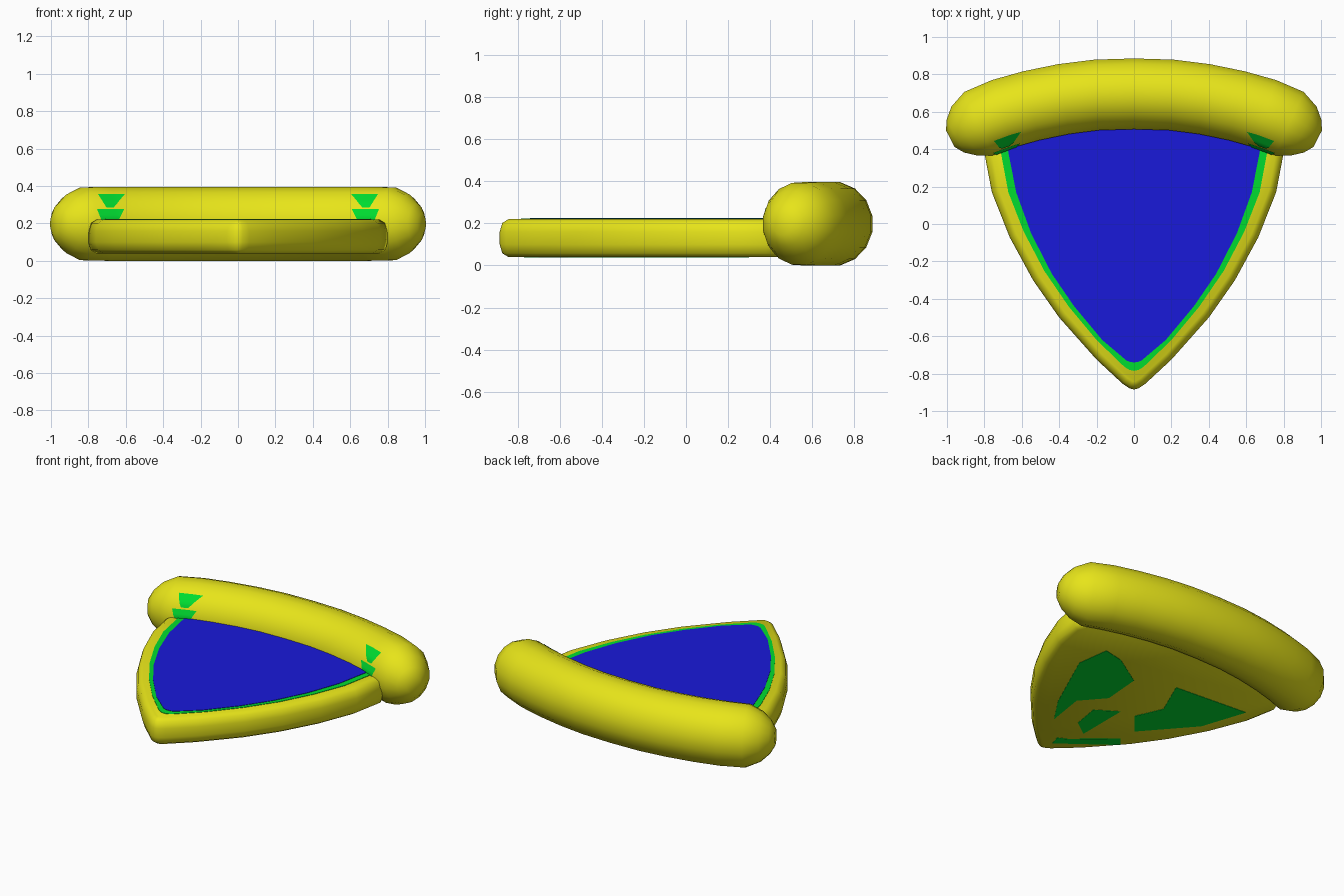
import bpy, bmesh, math
from mathutils import Vector
from mathutils.bvhtree import BVHTree

if "Cube" in bpy.data.objects:
    bpy.data.objects.remove(bpy.data.objects["Cube"])


def material(name, rgb):
    m = bpy.data.materials.new(name)
    m.diffuse_color = (*rgb, 1)
    m.use_nodes = True
    m.node_tree.nodes["Principled BSDF"].inputs["Base Color"].default_value = m.diffuse_color
    return m


YELLOW = material("yellow", (0.8, 0.78, 0.01))
GREEN = material("green", (0.0, 0.72, 0.03))
BLUE = material("blue", (0.01, 0.01, 0.7))


def make(name, verts, faces, mat, angle=40, recalc=True):
    me = bpy.data.meshes.new(name)
    me.from_pydata(verts, [], faces)
    if recalc:
        bm = bmesh.new()
        bm.from_mesh(me)
        bmesh.ops.recalc_face_normals(bm, faces=bm.faces)
        bm.to_mesh(me)
        bm.free()
    me.materials.append(mat)
    me.shade_smooth()
    me.set_sharp_from_angle(angle=math.radians(angle))
    ob = bpy.data.objects.new(name, me)
    bpy.context.collection.objects.link(ob)
    return ob


def skin(rings):
    """Join equal closed rings into a capped shell."""
    n = len(rings[0])
    verts = [p for r in rings for p in r]
    faces = [(k * n + i, k * n + (i + 1) % n, (k + 1) * n + (i + 1) % n, (k + 1) * n + i)
             for k in range(len(rings) - 1) for i in range(n)]
    faces += [tuple(range(n)), tuple(range(len(verts) - n, len(verts)))]
    return verts, faces


def mirrored(half):
    """Close a right-hand outline (back to front) over x = 0."""
    return half + [(-x, y) for x, y in reversed(half) if x > 0]


def inset(loop, d):
    """Move an outline inwards along its corner normals."""
    out = []
    for i, p in enumerate(loop):
        p = Vector(p)
        a = (p - Vector(loop[i - 1])).normalized()
        b = (Vector(loop[(i + 1) % len(loop)]) - p).normalized()
        na, nb = Vector((a.y, -a.x)), Vector((b.y, -b.x))
        out.append(p + (na + nb) * (d / (1 + na.dot(nb))))
    return out


# Wedge-shaped body with rounded rim
body = mirrored([(0.0, 0.66), (0.74, 0.54), (0.80, 0.38), (0.76, 0.17), (0.665, -0.07),
                 (0.54, -0.30), (0.40, -0.50), (0.20, -0.725), (0.06, -0.855),
                 (0.025, -0.878), (0.0, -0.885)])
rim = [(0.04, 0.04), (0.012, 0.058), (0, 0.10), (0, 0.16), (0.012, 0.202), (0.04, 0.22)]
make("wedge_body", *skin([[(p.x, p.y, z) for p in inset(body, d)] for d, z in rim]), YELLOW, 50)

# Green border and blue top panel
border = mirrored([(0.0, 0.62), (0.70, 0.5), (0.715, 0.40), (0.672, 0.17), (0.59, -0.04),
                   (0.48, -0.25), (0.35, -0.44), (0.20, -0.62), (0.05, -0.765),
                   (0.025, -0.78), (0.0, -0.785)])
panel = mirrored([(0.0, 0.62), (0.64, 0.5), (0.675, 0.40), (0.63, 0.17), (0.55, -0.05),
                  (0.44, -0.265), (0.32, -0.44), (0.17, -0.62), (0.04, -0.73),
                  (0.02, -0.738), (0.0, -0.74)])
for name, loop, top, mat in (("green_border", border, 0.2225, GREEN),
                             ("blue_panel", panel, 0.225, BLUE)):
    make(name, *skin([[(x, y, z) for x, y in loop] for z in (0.21, top)]), mat)

# Thick curved roll along the back
half = [(0.2, 0.69, 0.19), (0.375, 0.668, 0.19), (0.55, 0.632, 0.19), (0.70, 0.59, 0.19),
        (0.83, 0.537, 0.187), (0.905, 0.497, 0.15), (0.955, 0.47, 0.10), (0.982, 0.456, 0.05)]
spine = [(-x, y, r) for x, y, r in reversed(half)] + [(0, 0.696, 0.19)] + half
rings = []
for i, (x, y, r) in enumerate(spine):
    a, b = spine[max(i - 1, 0)], spine[min(i + 1, len(spine) - 1)]
    t = Vector((b[0] - a[0], b[1] - a[1])).normalized()
    ring = []
    for k in range(16):
        w = 2 * math.pi * (k + 0.5) / 16
        c, s = r * math.cos(w) * 1.015, r * math.sin(w) * 1.06
        ring.append((x - t.y * c, y + t.x * c, 0.198 + s))
    rings.append(ring)
roll_data = skin(rings)
make("back_roll", *roll_data, YELLOW, 60)

# Small green patches lying on the front of the roll
tree = BVHTree.FromPolygons([Vector(v) for v in roll_data[0]], roll_data[1])
patches = [((0.605, 0.75, 0.355), (0.665, 0.705, 0.285)),
           ((0.61, 0.755, 0.275), (0.64, 0.73, 0.215))]
N = 6
for side in (-1, 1):
    for j, (up, low) in enumerate(patches):
        verts = []
        for v in range(N + 1):
            l, r, z = (up[i] + (low[i] - up[i]) * v / N for i in range(3))
            for u in range(N + 1):
                o = Vector((side * (l + (r - l) * u / N), -1, z))
                hit, nor, _, _ = tree.ray_cast(o, Vector((0, 1, 0)))
                nor = nor if nor.y < 0 else -nor
                verts.append(hit + nor * 0.004)
        faces = []
        for v in range(N):
            for u in range(N):
                q = (v * (N + 1) + u, (v + 1) * (N + 1) + u,
                     (v + 1) * (N + 1) + u + 1, v * (N + 1) + u + 1)
                faces.append(q if side > 0 else q[::-1])
        make(f"roll_patch_{'left' if side < 0 else 'right'}_{j + 1}", verts, faces, GREEN, 60, False)

# Green blotches on the underside
blotches = [
    [(0.47, 0.30), (0.50, 0.08), (0.30, -0.36), (0.18, -0.54), (0.22, -0.28),
     (0.09, -0.13), (0.11, 0.13), (0.33, 0.27)],
    [(-0.14, 0.23), (-0.66, 0.27), (-0.56, -0.03), (-0.29, -0.34), (-0.17, -0.20), (-0.25, -0.02)],
    [(0.07, -0.30), (-0.07, -0.21), (-0.07, -0.56), (0.04, -0.48)],
    [(0.0, -0.77), (0.02, -0.70), (-0.04, -0.67), (-0.28, -0.46), (-0.33, -0.52)],
]
for i, loop in enumerate(blotches):
    make(f"underside_blotch_{i + 1}",
         *skin([[(x, y, z) for x, y in loop] for z in (0.038, 0.045)]), GREEN)
